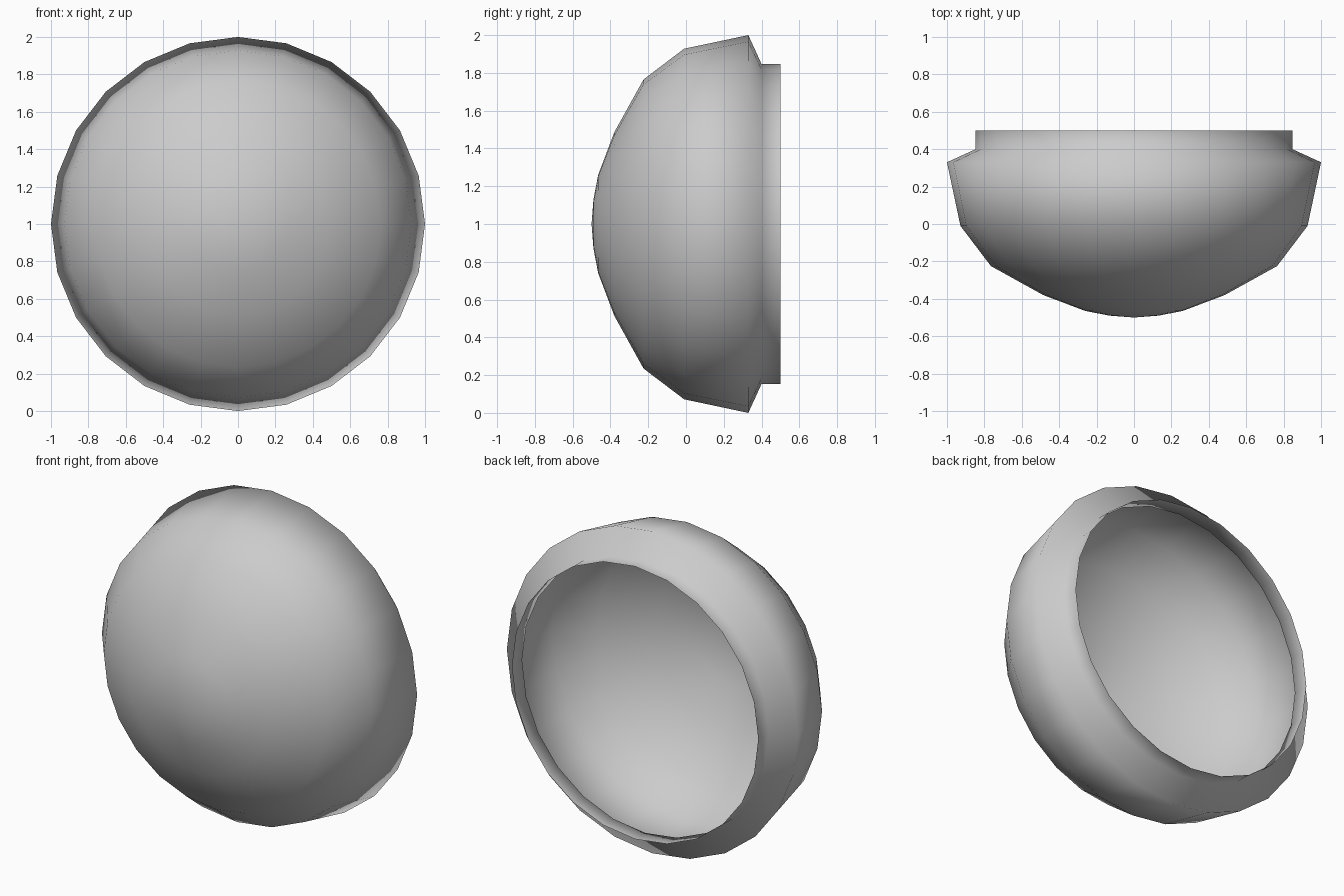
import bpy, bmesh
from math import sin, cos, tau

if "Cube" in bpy.data.objects:
    bpy.data.objects.remove(bpy.data.objects["Cube"])

SIDES = 24
# Cross-section as (radius, y), from the front pole to the open back collar
PROFILE = [(0.13, -0.49), (0.26, -0.465), (0.485, -0.38), (0.765, -0.225),
           (0.928, -0.01), (1.0, 0.33), (0.847, 0.40), (0.847, 0.50)]

bm = bmesh.new()


def ring(radius, y):
    return [bm.verts.new((radius * cos(tau * i / SIDES), y,
                          1 + radius * sin(tau * i / SIDES))) for i in range(SIDES)]


# Open single-skin dome with flared shoulder and collar
pole = bm.verts.new((0, -0.5, 1))
rings = [ring(r, y) for r, y in PROFILE]
for i in range(SIDES):
    j = (i + 1) % SIDES
    bm.faces.new((pole, rings[0][i], rings[0][j]))
    for a, b in zip(rings, rings[1:]):
        bm.faces.new((a[i], b[i], b[j], a[j]))

# Outward normals, smooth everywhere
bm.normal_update()
if bm.faces[:][0].normal.y > 0:
    bmesh.ops.reverse_faces(bm, faces=bm.faces[:])
for f in bm.faces:
    f.smooth = True

mesh = bpy.data.meshes.new("dome_cap")
bm.to_mesh(mesh)
bm.free()
bpy.context.collection.objects.link(bpy.data.objects.new("dome_cap", mesh))
